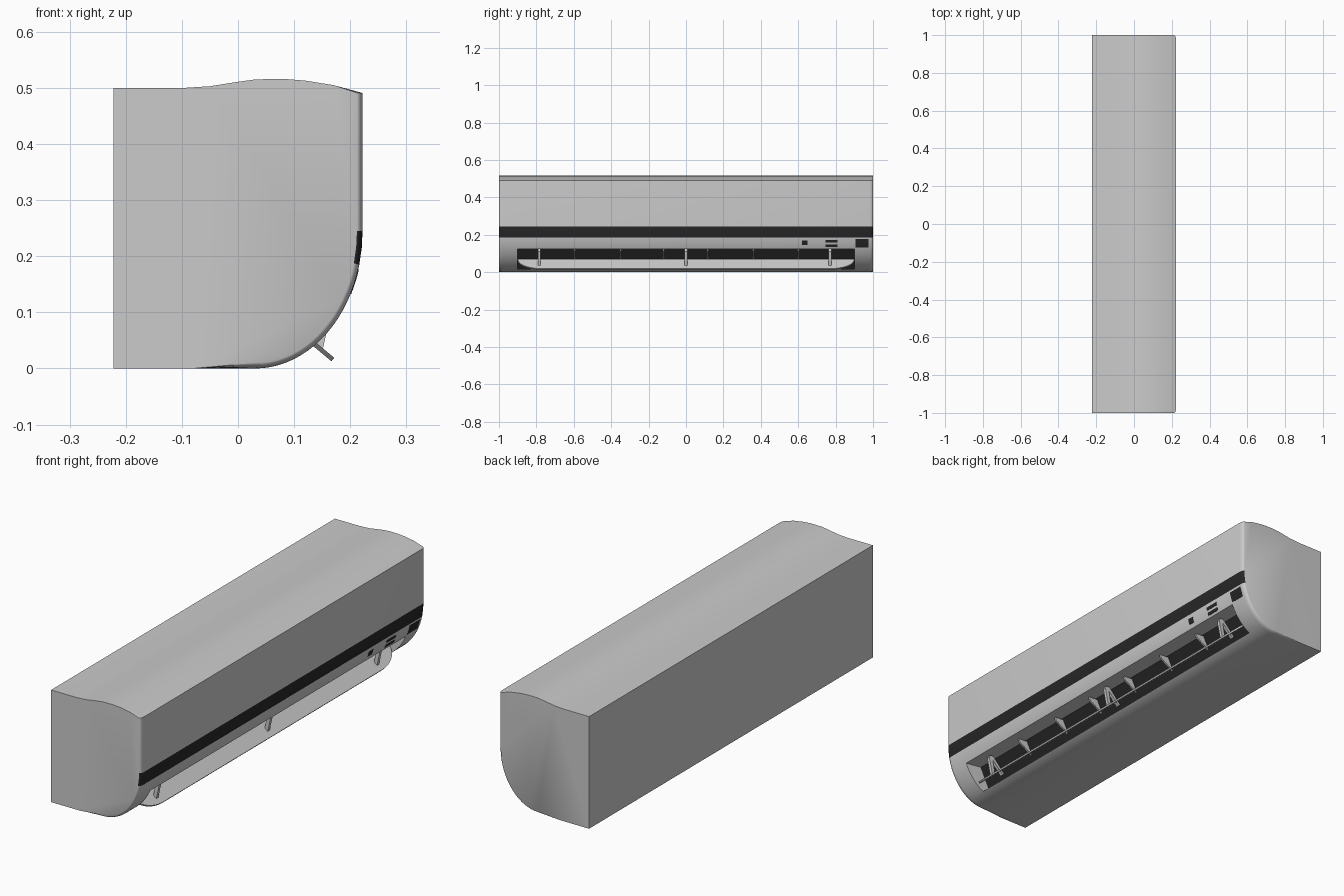
import bpy, bmesh, math
from mathutils import Vector

if "Cube" in bpy.data.objects:
    bpy.data.objects.remove(bpy.data.objects["Cube"])

dark = bpy.data.materials.new("dark")
dark.diffuse_color = (0.02, 0.02, 0.02, 1)
dark.use_nodes = True
dark.node_tree.nodes["Principled BSDF"].inputs["Base Color"].default_value = dark.diffuse_color

CX, CZ, A, B = 0.03, 0.245, 0.192, 0.245      # ellipse of the lower front


def front_x(z):
    return CX + A * math.sqrt(max(0, 1 - ((CZ - z) / B) ** 2))


def loft(name, sections, mat=None):
    """Join matching outlines of 3D points and cap both ends."""
    bm = bmesh.new()
    rings = [[bm.verts.new(p) for p in s] for s in sections]
    n = len(rings[0])
    for a, b in zip(rings, rings[1:]):
        for i in range(n):
            bm.faces.new((a[i], a[(i + 1) % n], b[(i + 1) % n], b[i]))
    bm.faces.new(rings[0])
    bm.faces.new(rings[-1])
    bmesh.ops.recalc_face_normals(bm, faces=bm.faces[:])
    me = bpy.data.meshes.new(name)
    bm.to_mesh(me)
    bm.free()
    ob = bpy.data.objects.new(name, me)
    bpy.context.collection.objects.link(ob)
    if mat:
        me.materials.append(mat)
    return ob


def prism(name, pts, y0, y1, mat=None):
    return loft(name, [[(x, y, z) for x, z in pts] for y in (y0, y1)], mat)


def smooth(ob, angle=35):
    bpy.ops.object.select_all(action='DESELECT')
    ob.select_set(True)
    bpy.context.view_layer.objects.active = ob
    bpy.ops.object.shade_smooth_by_angle(angle=math.radians(angle))


# Housing: side profile lofted along y, with rounded front and lower end edges
top = [(-0.222, 0.5), (-0.097, 0.5), (-0.05, 0.503), (-0.025, 0.507), (0, 0.511),
       (0.03, 0.515), (0.06, 0.516), (0.09, 0.5155), (0.12, 0.513), (0.17, 0.505), (0.222, 0.491)]
t_band = math.asin((CZ - 0.185) / B)
ts = [0, t_band / 2] + [t_band + (math.pi / 2 - t_band) * i / 18 for i in range(19)]
curve = [(CX + A * math.cos(t), CZ - B * math.sin(t)) for t in ts]
profile = top + curve + [(-0.08, 0), (-0.222, 0)]


def section(y, inset):
    pts = []
    for i, (x, z) in enumerate(profile):
        k = i - len(top)
        if 0 <= k < len(ts):
            x -= inset * math.cos(ts[k])
            z += inset * math.sin(ts[k])
        elif k == -1:
            x -= inset
        pts.append((x, y, z))
    return pts


steps = [(1, 0.010), (0.998, 0.006), (0.993, 0.003), (0.987, 0.001), (0.98, 0)]
sections = [section(-y, d) for y, d in steps] + [section(y, d) for y, d in reversed(steps)]
body = loft("housing", sections)
body.data.materials.append(None)
body.data.materials.append(dark)

# Dark band across the front
for f in body.data.polygons:
    c = f.center
    if c.x > 0.19 and 0.185 < c.z < 0.245 and len(f.vertices) == 4:
        f.material_index = 1

# Air outlet cavity
cutter = prism("outlet_cutter", [(front_x(0.125), 0.125), (0.11, 0.135), (0.05, 0.018),
                                 (0.104, 0.018), (0.13, -0.03), (0.26, -0.03), (0.26, 0.125)], -0.9, 0.9)
cutter.hide_render = True
mod = body.modifiers.new("outlet", 'BOOLEAN')
mod.operation = 'DIFFERENCE'
mod.solver = 'EXACT'
mod.object = cutter
bpy.context.view_layer.objects.active = body
bpy.ops.object.modifier_apply(modifier=mod.name)
bpy.data.objects.remove(cutter)
smooth(body)

# Dark lining at the back of the outlet
prism("outlet_lining", [(0.109, 0.136), (0.115, 0.136), (0.056, 0.017), (0.049, 0.017)],
      -0.9, 0.9, dark)

# Flap: tilted plate with rounded outer corners
inner, outer = Vector((0.109, 0, 0.066)), Vector((0.169, 0, 0.016))
along = outer - inner
normal = Vector((-along.z, 0, along.x)).normalized() * 0.004
outline = [(0.9 - 0.13 * (1 - math.cos(a)), math.sin(a))
           for a in [math.pi / 2 * i / 12 for i in range(13)]]
outline += [(-y, s) for y, s in reversed(outline)]
flap = loft("flap", [[inner + along * s + Vector((0, y, 0)) + normal * k for y, s in outline]
                     for k in (-1, 1)])
smooth(flap)

# Bent arms carrying the flap
for i, y in enumerate((-0.785, 0, 0.77)):
    prism(f"flap_arm_{i + 1}", [(0.085, 0.06), (0.145, 0.124), (0.162, 0.124), (0.168, 0.11),
                                (0.151, 0.034), (0.137, 0.044), (0.148, 0.105), (0.092, 0.05)],
          y - 0.007, y + 0.007)

# Vertical louvres in the outlet
for i, y in enumerate((-0.595, -0.35, -0.12, 0.115, 0.36, 0.6)):
    prism(f"louvre_{i + 1}", [(0.105, 0.129), (0.155, 0.127), (0.15, 0.11), (0.085, 0.072)],
          y - 0.004, y + 0.004)


# Display and indicator patches lying on the curved front
def patch(name, y0, y1, z0, z1):
    zs = [z0 + (z1 - z0) * i / 4 for i in range(5)]
    pts = [(front_x(z) + 0.001, z) for z in zs] + [(front_x(z) - 0.004, z) for z in reversed(zs)]
    prism(name, pts, y0, y1, dark)


patch("display", 0.905, 0.975, 0.133, 0.176)
patch("sensor", 0.62, 0.65, 0.144, 0.168)
patch("indicator_low", 0.745, 0.81, 0.135, 0.148)
patch("indicator_high", 0.745, 0.81, 0.158, 0.171)
